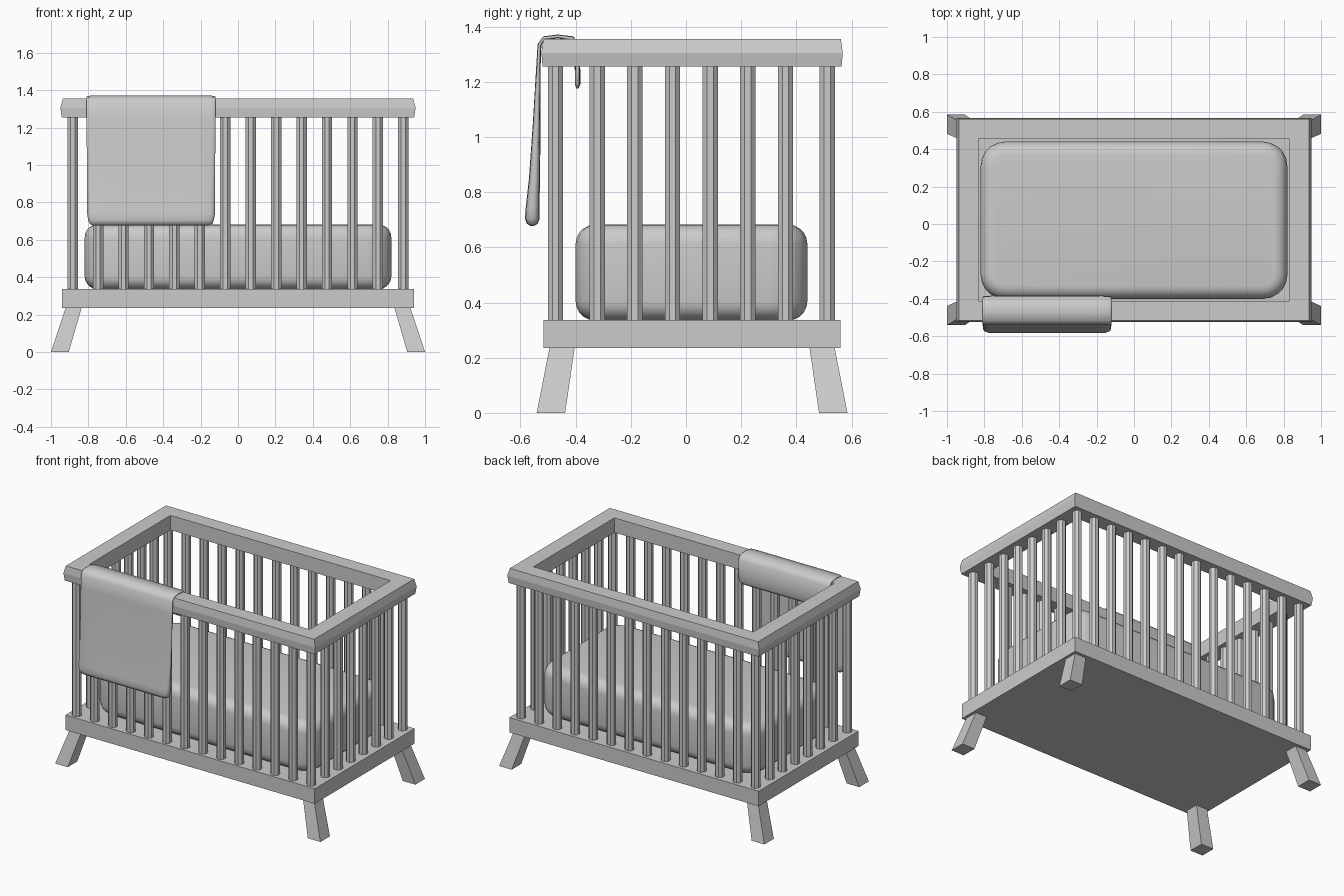
import bpy, bmesh, math
from mathutils import Vector

if "Cube" in bpy.data.objects:
    bpy.data.objects.remove(bpy.data.objects["Cube"])

CY = 0.022  # depth centre of the crib frame


def new_object(name, verts, faces, smooth=False):
    mesh = bpy.data.meshes.new(name)
    bm = bmesh.new()
    vs = [bm.verts.new(v) for v in verts]
    for f in faces:
        bm.faces.new([vs[i] for i in f])
    bmesh.ops.recalc_face_normals(bm, faces=bm.faces)
    bm.to_mesh(mesh)
    bm.free()
    obj = bpy.data.objects.new(name, mesh)
    bpy.context.collection.objects.link(obj)
    if smooth:
        mesh.shade_smooth()
    return obj


def loft(name, rings, closed=False, caps=True, smooth=False):
    # skin between rings of equal length
    n, m = len(rings[0]), len(rings)
    faces = []
    for i in range(m if closed else m - 1):
        a, b = i * n, ((i + 1) % m) * n
        faces += [(a + k, a + (k + 1) % n, b + (k + 1) % n, b + k) for k in range(n)]
    if caps and not closed:
        faces += [tuple(range(n)), tuple((m - 1) * n + k for k in range(n))]
    return new_object(name, [p for r in rings for p in r], faces, smooth)


def rect(x0, x1, y0, y1, z):
    return [(x0, y0, z), (x1, y0, z), (x1, y1, z), (x0, y1, z)]


# base platform
loft("base", [rect(-0.94, 0.94, CY - 0.538, CY + 0.538, z) for z in (0.235, 0.337)])

# splayed legs
for sx in (-1, 1):
    for sy in (-1, 1):
        loft(f"leg_{'front' if sy < 0 else 'back'}_{'left' if sx < 0 else 'right'}",
             [rect(sx * 1.0, sx * 0.905, CY + sy * 0.563, CY + sy * 0.46, 0),
              rect(sx * 0.92, sx * 0.835, CY + sy * 0.516, CY + sy * 0.425, 0.24)])

# top rail: closed frame with a ridge on its outer face
profile = [(0.83, 0.436, 1.255), (0.83, 0.436, 1.355), (0.936, 0.539, 1.355),
           (0.95, 0.546, 1.305), (0.942, 0.542, 1.255)]
loft("top_rail", [[(sx * px, CY + sy * py, pz) for px, py, pz in profile]
                  for sx, sy in ((-1, -1), (1, -1), (1, 1), (-1, 1))], closed=True)


# slats
def slat(name, x, y, r=0.03, sides=8):
    ring = [(x + r * math.cos((k + 0.5) * math.tau / sides),
             y + r * math.sin((k + 0.5) * math.tau / sides)) for k in range(sides)]
    loft(name, [[(px, py, z) for px, py in ring] for z in (0.33, 1.26)])


for i in range(14):
    x = -0.884 + i * 1.768 / 13
    slat(f"slat_front_{i + 1}", x, -0.473)
    slat(f"slat_back_{i + 1}", x, 0.512)
for i in range(6):
    y = -0.322 + i * 0.1365
    slat(f"slat_left_{i + 1}", -0.884, y)
    slat(f"slat_right_{i + 1}", 0.884, y)

# mattress: rounded plan corners, then rounded rims
mattress = loft("mattress", [rect(-0.82, 0.82, -0.4, 0.44, z) for z in (0.335, 0.682)])
bm = bmesh.new()
bm.from_mesh(mattress.data)
upright = [e for e in bm.edges if abs(e.verts[0].co.z - e.verts[1].co.z) > 0.1]
bmesh.ops.bevel(bm, geom=upright, offset=0.13, segments=5, profile=0.5, affect='EDGES')
rims = [e for e in bm.edges if any(len(f.verts) > 4 for f in e.link_faces)]
bmesh.ops.bevel(bm, geom=rims, offset=0.07, segments=5, profile=0.5, affect='EDGES')
bm.to_mesh(mattress.data)
bm.free()
mattress.data.shade_smooth()

# blanket draped over the front rail: centre path (y, z, half thickness, width factor)
path = [(-0.393, 1.175, 0.003, 0.93), (-0.393, 1.19, 0.010, 0.98), (-0.393, 1.24, 0.010, 1),
        (-0.396, 1.335, 0.010, 1), (-0.412, 1.357, 0.008, 1), (-0.465, 1.364, 0.007, 1),
        (-0.515, 1.358, 0.007, 1), (-0.531, 1.335, 0.007, 1), (-0.535, 1.25, 0.008, 1),
        (-0.541, 1.05, 0.014, 0.995), (-0.549, 0.85, 0.020, 0.99), (-0.556, 0.74, 0.025, 0.99),
        (-0.557, 0.705, 0.027, 0.975), (-0.557, 0.686, 0.020, 0.95), (-0.557, 0.677, 0.006, 0.90)]
stations = [(-1, 0.25), (-0.985, 0.65), (-0.94, 0.9), (-0.8, 1), (-0.4, 1), (0, 1),
            (0.4, 1), (0.8, 1), (0.94, 0.9), (0.985, 0.65), (1, 0.25)]
rings = []
for u, s in stations:
    outer, inner = [], []
    for i, (y, z, h, w) in enumerate(path):
        a, b = path[max(i - 1, 0)], path[min(i + 1, len(path) - 1)]
        t = Vector((b[0] - a[0], b[1] - a[1])).normalized()
        n = Vector((-t.y, t.x)) * h * s
        x = -0.465 + u * w * 0.345
        outer.append((x, y + n.x, z + n.y))
        inner.append((x, y - n.x, z - n.y))
    rings.append(outer + inner[::-1])
blanket = loft("blanket", rings, caps=False, smooth=True)

# close the blanket's side edges with quad strips
bm = bmesh.new()
bm.from_mesh(blanket.data)
bm.verts.ensure_lookup_table()
n = len(rings[0])
for start in (0, (len(rings) - 1) * n):
    for k in range(n // 2 - 1):
        bm.faces.new([bm.verts[start + j] for j in (k, k + 1, n - 2 - k, n - 1 - k)])
bmesh.ops.recalc_face_normals(bm, faces=bm.faces)
for f in bm.faces:
    f.smooth = True
bm.to_mesh(blanket.data)
bm.free()
